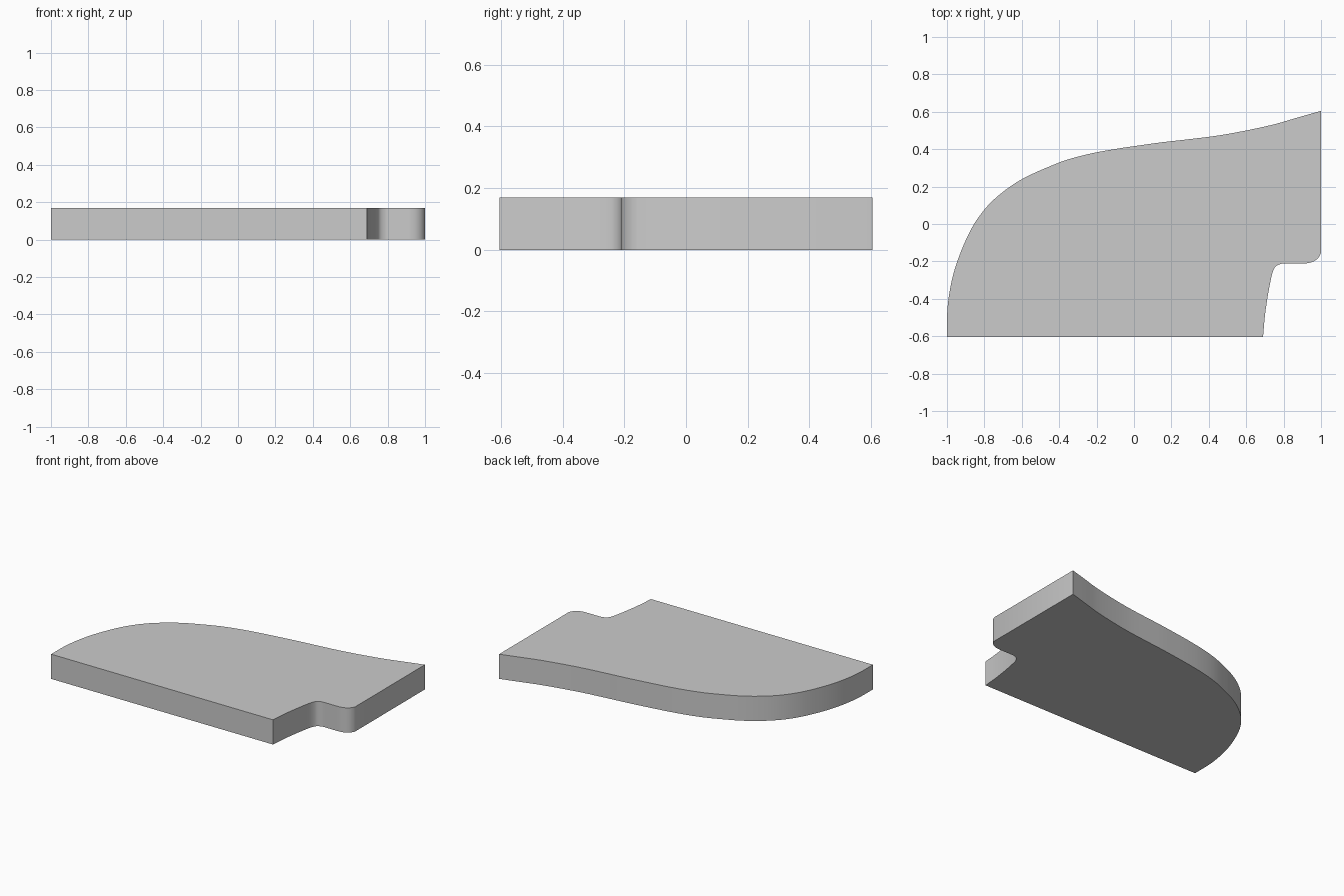
import bpy, bmesh
from mathutils import Vector

if "Cube" in bpy.data.objects:
    bpy.data.objects.remove(bpy.data.objects["Cube"])

HEIGHT = 0.17
STEPS = 3


def spline(points):
    """Smooth curve through the given 2D points (Catmull-Rom)."""
    p = [Vector(q) for q in points]
    p = [2 * p[0] - p[1]] + p + [2 * p[-1] - p[-2]]
    out = []
    for a, b, c, d in zip(p, p[1:], p[2:], p[3:]):
        for i in range(STEPS):
            t = i / STEPS
            out.append(0.5 * (2 * b + (c - a) * t + (2 * a - 5 * b + 4 * c - d) * t * t
                              + (3 * b - a - 3 * c + d) * t ** 3))
    return out + [p[-2]]


# Sweeping back edge, from front left corner to back right corner
back_edge = spline([(-1, -.605), (-.998, -.46), (-.982, -.34), (-.955, -.23),
                    (-.91, -.11), (-.855, 0), (-.78, .10), (-.69, .18),
                    (-.59, .245), (-.47, .30), (-.36, .343), (-.23, .377),
                    (-.10, .401), (.02, .419), (.15, .437), (.30, .454),
                    (.45, .473), (.60, .50), (.75, .533), (.87, .568), (1, .605)])
# Rounded step at the front right corner
corner_step = spline([(1, -.155), (.985, -.181), (.96, -.20), (.93, -.209), (.90, -.211),
                      (.81, -.211), (.783, -.214), (.758, -.227), (.744, -.25),
                      (.734, -.285), (.716, -.38), (.70, -.49), (.69, -.605)])

# Extrude the outline into a flat plate
bm = bmesh.new()
face = bm.faces.new([bm.verts.new((v.x, v.y, 0)) for v in back_edge + corner_step])
top = bmesh.ops.extrude_face_region(bm, geom=[face], use_keep_orig=True)["geom"]
bmesh.ops.translate(bm, vec=(0, 0, HEIGHT),
                    verts=[g for g in top if isinstance(g, bmesh.types.BMVert)])
bmesh.ops.recalc_face_normals(bm, faces=bm.faces)
mesh = bpy.data.meshes.new("plate")
bm.to_mesh(mesh)
bm.free()
plate = bpy.data.objects.new("plate", mesh)
bpy.context.collection.objects.link(plate)
bpy.context.view_layer.objects.active = plate
plate.select_set(True)
bpy.ops.object.shade_smooth_by_angle(angle=0.5)
